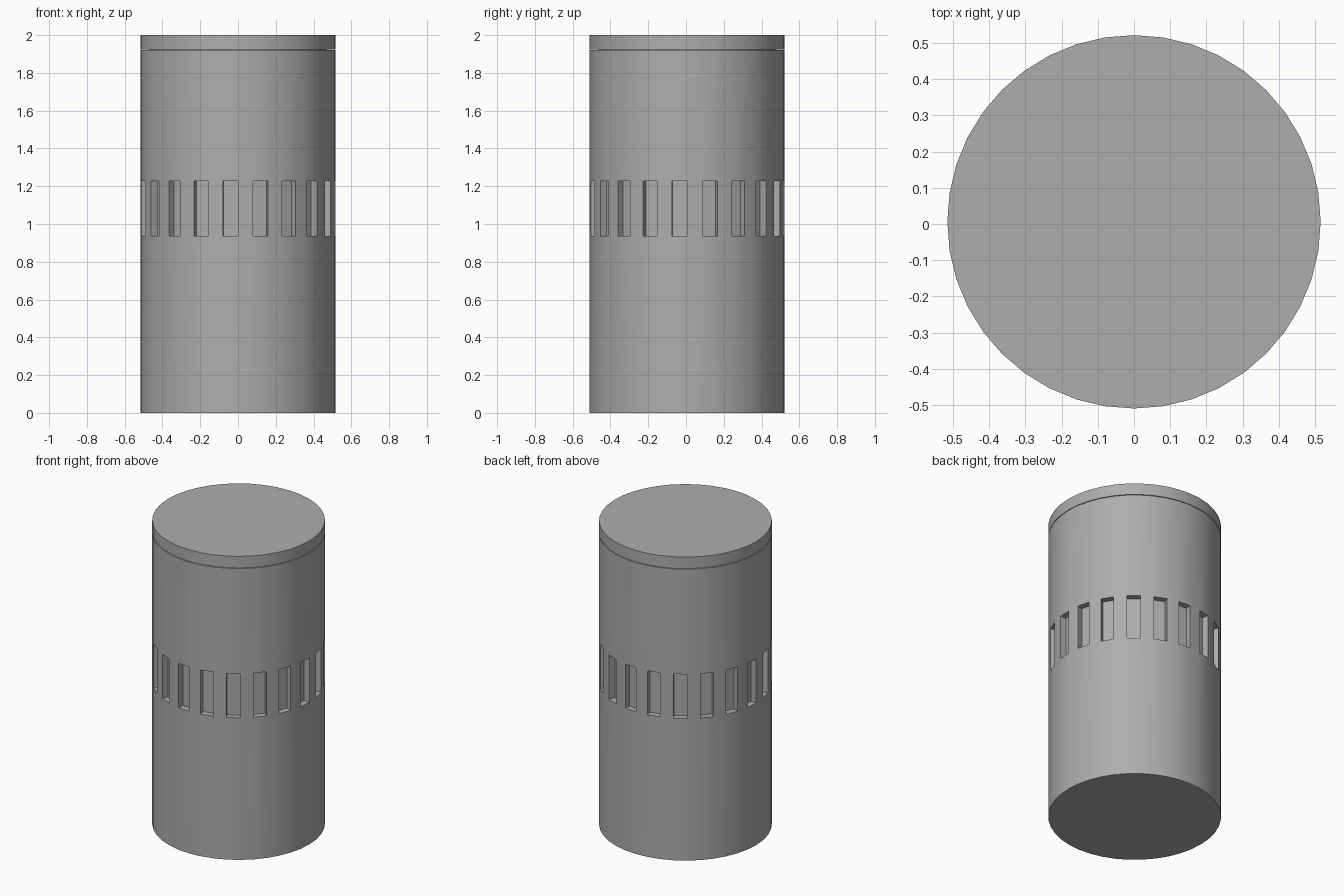
import bpy, bmesh, math

if "Cube" in bpy.data.objects:
    bpy.data.objects.remove(bpy.data.objects["Cube"])

SIDES = 40
RADIUS = 0.516
OFFSET_Y = 0.006
SLOT_LOW, SLOT_HIGH, SLOT_DEPTH = 0.936, 1.227, 0.04

# (radius, z) outline: plain wall, slot band, upper wall, thin groove, end cap
PROFILE = [(RADIUS, 0), (RADIUS, SLOT_LOW), (RADIUS, SLOT_HIGH),
           (RADIUS, 1.92), (0.468, 1.92), (0.468, 1.924),
           (RADIUS, 1.924), (RADIUS, 2.0)]


def ring(bm, radius, z):
    return [bm.verts.new((radius * math.cos(math.tau * i / SIDES),
                          radius * math.sin(math.tau * i / SIDES) + OFFSET_Y, z))
            for i in range(SIDES)]


bm = bmesh.new()
rings = [ring(bm, r, z) for r, z in PROFILE]

# side walls, remembering every second face of the slot band
slots = []
for level, (low, high) in enumerate(zip(rings, rings[1:])):
    for i in range(SIDES):
        j = (i + 1) % SIDES
        face = bm.faces.new((low[i], low[j], high[j], high[i]))
        if level == 1 and i % 2 == 1:
            slots.append(face)

# closed flat ends
bm.faces.new(rings[0][::-1])
bm.faces.new(rings[-1])
bm.normal_update()

# sink the slots straight inward
for face in slots:
    inward = -face.normal * SLOT_DEPTH
    result = bmesh.ops.extrude_face_region(bm, geom=[face])
    moved = [g for g in result["geom"] if isinstance(g, bmesh.types.BMVert)]
    bmesh.ops.translate(bm, vec=inward, verts=moved)
    if face.is_valid:
        bmesh.ops.delete(bm, geom=[face], context='FACES_ONLY')

bmesh.ops.recalc_face_normals(bm, faces=bm.faces[:])
mesh = bpy.data.meshes.new("socket_body")
bm.to_mesh(mesh)
bm.free()

# dark steel grey
steel = bpy.data.materials.new("dark_steel")
steel.diffuse_color = (0.42, 0.42, 0.42, 1)
steel.use_nodes = True
steel.node_tree.nodes["Principled BSDF"].inputs["Base Color"].default_value = steel.diffuse_color
mesh.materials.append(steel)

body = bpy.data.objects.new("socket_body", mesh)
bpy.context.collection.objects.link(body)
bpy.context.view_layer.objects.active = body
body.select_set(True)
bpy.ops.object.shade_smooth_by_angle(angle=math.radians(30))
